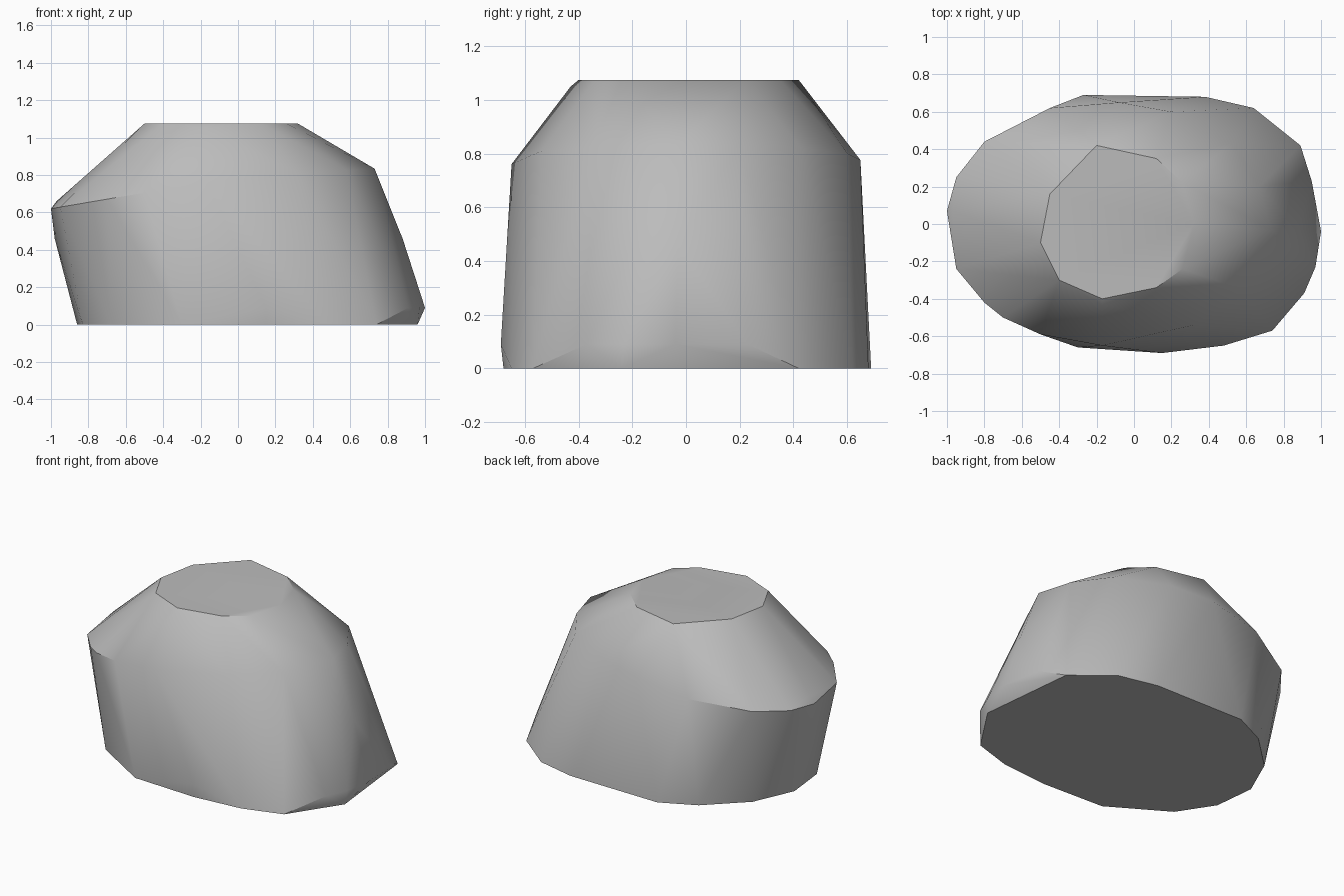
import bpy
import bmesh
from math import radians

default_cube = bpy.data.objects.get("Cube")
if default_cube:
    bpy.data.objects.remove(default_cube, do_unlink=True)


def make_material(name, color):
    material = bpy.data.materials.new(name)
    material.use_nodes = True
    material.diffuse_color = color
    shader = material.node_tree.nodes["Principled BSDF"]
    shader.inputs["Base Color"].default_value = color
    shader.inputs["Roughness"].default_value = 0.9
    return material


def shoulder_height(x):
    # The shoulder tilts, falling faster toward the low side
    slope = 0.17 if x < 0 else 0.06
    return 0.79 + slope * x


def ring_points(outline, height):
    # Lift a flat outline to a constant height or to a height rule
    return [(x, y, height(x) if callable(height) else height) for x, y in outline]


def build_hull(name, points, material, smooth_angle):
    bm = bmesh.new()
    for point in points:
        bm.verts.new(point)
    hull = bmesh.ops.convex_hull(bm, input=bm.verts[:], use_existing_faces=False)
    leftovers = set(hull["geom_interior"]) | set(hull["geom_unused"])
    loose = [item for item in leftovers if isinstance(item, bmesh.types.BMVert)]
    if loose:
        bmesh.ops.delete(bm, geom=loose, context="VERTS")
    bmesh.ops.dissolve_limit(
        bm, angle_limit=radians(1), verts=bm.verts[:], edges=bm.edges[:]
    )
    bmesh.ops.recalc_face_normals(bm, faces=bm.faces[:])

    mesh = bpy.data.meshes.new(name)
    bm.to_mesh(mesh)
    bm.free()
    mesh.materials.append(material)
    rock = bpy.data.objects.new(name, mesh)
    bpy.context.collection.objects.link(rock)

    bpy.ops.object.select_all(action="DESELECT")
    rock.select_set(True)
    bpy.context.view_layer.objects.active = rock
    bpy.ops.object.shade_smooth_by_angle(angle=radians(smooth_angle))
    return rock


# Flat footprint on the ground
base_outline = [
    (-.86, .08), (-.83, -.2), (-.68, -.43), (-.3, -.66), (.15, -.68),
    (.48, -.65), (.74, -.57), (.96, -.24), (.89, .42), (.64, .62),
    (.38, .68), (-.27, .69), (-.5, .58), (-.74, .35),
]

# Widest line just above the ground, undercut on the long side
skirt_outline = [
    (1, -.04), (.97, -.23), (.91, -.37), (.95, .23), (.15, -.69),
]

# Tilted shoulder where the walls turn inward
shoulder_outline = [
    (-1, .07), (-.95, -.24), (-.8, -.42), (-.7, -.5), (-.5, -.59),
    (-.17, -.65), (.32, -.54), (.58, -.35), (.73, -.03), (.67, .2),
    (.52, .43), (.2, .6), (-.08, .65), (-.45, .62), (-.8, .44), (-.95, .25),
]

# Flat crown
crown_outline = [
    (-.5, -.1), (-.4, -.3), (-.17, -.4), (.12, -.34), (.26, -.24),
    (.32, 0), (.26, .22), (.12, .35), (-.2, .42), (-.45, .16),
]

# Small bulges that round off the low end, high end and front
accent_points = [
    (-.97, .07, .66), (-.98, .07, .46), (.7, -.03, .85), (.88, -.03, .46),
    (-.17, -.43, 1.05),
]

stone = make_material("stone grey", (0.5, 0.5, 0.5, 1))
all_points = (
    ring_points(base_outline, 0)
    + ring_points(skirt_outline, 0.09)
    + ring_points(shoulder_outline, shoulder_height)
    + ring_points(crown_outline, 1.075)
    + accent_points
)
build_hull("boulder", all_points, stone, 35)
